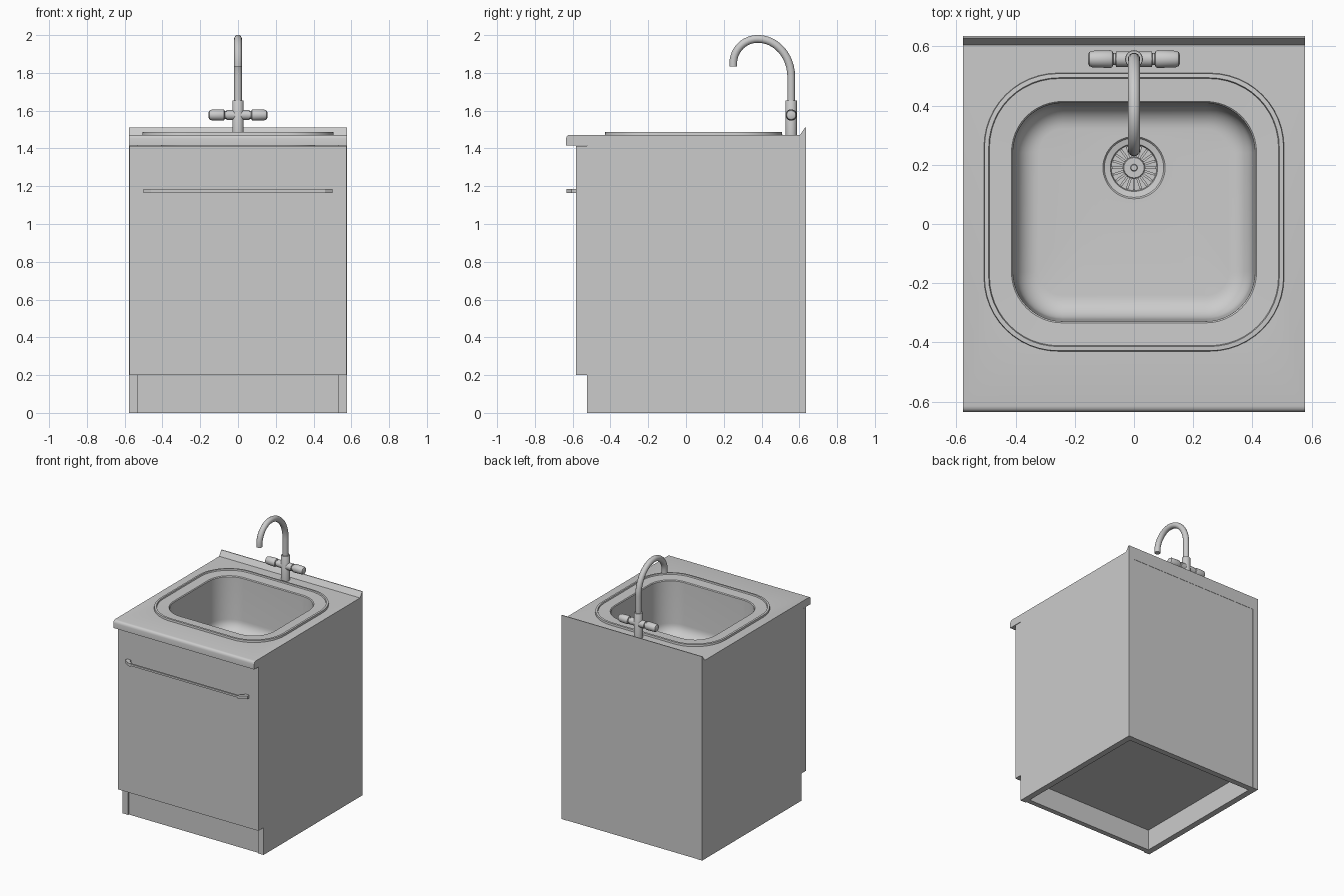
import bpy, bmesh, math
from mathutils import Matrix, Vector

cube = bpy.data.objects.get("Cube")
if cube:
    bpy.data.objects.remove(cube, do_unlink=True)

GREY = (0.6, 0.6, 0.6, 1)
grey = bpy.data.materials.new("plain_grey")
grey.use_nodes = True
grey.diffuse_color = GREY
grey.node_tree.nodes["Principled BSDF"].inputs["Base Color"].default_value = GREY


def add_object(name, bm, smooth=None):
    mesh = bpy.data.meshes.new(name)
    bm.to_mesh(mesh)
    bm.free()
    mesh.materials.append(grey)
    obj = bpy.data.objects.new(name, mesh)
    bpy.context.collection.objects.link(obj)
    if smooth:
        select(obj)
        bpy.ops.object.shade_smooth_by_angle(angle=math.radians(smooth))
    return obj


def select(obj):
    bpy.ops.object.select_all(action='DESELECT')
    obj.select_set(True)
    bpy.context.view_layer.objects.active = obj


def box(name, x, y, z):
    """Box from (min, max) pairs."""
    bm = bmesh.new()
    bmesh.ops.create_cube(bm, size=1)
    for v in bm.verts:
        v.co = [lo + (c + 0.5) * (hi - lo) for c, (lo, hi) in zip(v.co, (x, y, z))]
    return add_object(name, bm)


def prism(name, points, direction, smooth=None):
    """Closed polygon extruded along a direction."""
    bm = bmesh.new()
    face = bm.faces.new([bm.verts.new(p) for p in points])
    out = bmesh.ops.extrude_face_region(bm, geom=[face])
    moved = [g for g in out["geom"] if isinstance(g, bmesh.types.BMVert)]
    bmesh.ops.translate(bm, verts=moved, vec=direction)
    bmesh.ops.recalc_face_normals(bm, faces=bm.faces)
    return add_object(name, bm, smooth)


def rounded_rect(cy, hx, hy, r, z, n=12):
    points = []
    for q, (sx, sy) in enumerate(((1, 1), (-1, 1), (-1, -1), (1, -1))):
        for i in range(n + 1):
            a = math.pi / 2 * (q + i / n)
            points.append(Vector((sx * (hx - r) + r * math.cos(a),
                                  cy + sy * (hy - r) + r * math.sin(a), z)))
    return points


def loft(name, rings, smooth, cap_start=False):
    bm = bmesh.new()
    loops = [[bm.verts.new(p) for p in ring] for ring in rings]
    for a, b in zip(loops, loops[1:]):
        for i in range(len(a)):
            j = (i + 1) % len(a)
            bm.faces.new((a[i], a[j], b[j], b[i]))
    bm.faces.new(loops[-1])
    if cap_start:
        bm.faces.new(loops[0][::-1])
    return add_object(name, bm, smooth)


def lathe(name, profile, matrix, n=28):
    """Revolve (radius, height) pairs about local z, then place."""
    rings = [[matrix @ Vector((r * math.cos(t), r * math.sin(t), h))
              for t in (2 * math.pi * i / n for i in range(n))] for r, h in profile]
    return loft(name, rings, 35, True)


# Cabinet carcass
W, FRONT, BACK, TOP, T = 0.577, -0.525, 0.635, 1.415, 0.045
for side, s in (("right", -1), ("left", 1)):
    box(side + "_side_panel", sorted((s * W, s * (W - T))), (FRONT, BACK), (0, TOP))
inner = (-W + T, W - T)
box("back_panel", inner, (BACK - T, BACK - 0.002), (0, TOP))
box("plinth", inner, (FRONT + 0.008, FRONT + T), (0, 0.2))
box("floor_panel", inner, (FRONT + T, BACK - T), (0.155, 0.2))

# Door and handle
box("door", (-0.575, 0.575), (-0.583, FRONT), (0.2, TOP - 0.002))
box("handle_bar", (-0.45, 0.45), (-0.63, -0.617), (1.168, 1.182))
for side, s in (("right", -1), ("left", 1)):
    outline = ((0.5, -0.583), (0.5, -0.605), (0.46, -0.632), (0.44, -0.632),
               (0.44, -0.615), (0.465, -0.6), (0.47, -0.583))
    prism(side + "_handle_mount", [(s * x, y, 1.164) for x, y in outline], (0, 0, 0.022))

# Worktop with sloped upstand, cut out for the basin
section = ((-0.635, 1.415), (-0.635, 1.452), (-0.632, 1.463), (-0.625, 1.47),
           (-0.615, 1.472), (0.604, 1.472), (0.629, 1.51), (0.635, 1.51), (0.635, 1.415))
worktop = prism("worktop", [(-W, y, z) for y, z in section], (2 * W, 0, 0), 35)
cutter = prism("basin_cutter", rounded_rect(0.04, 0.45, 0.41, 0.2, 1.3), (0, 0, 0.4))
cutter.hide_render = True
cut = worktop.modifiers.new("basin_opening", 'BOOLEAN')
cut.operation, cut.object, cut.solver = 'DIFFERENCE', cutter, 'EXACT'
select(worktop)
bpy.ops.object.modifier_apply(modifier=cut.name)
bpy.data.objects.remove(cutter, do_unlink=True)

# Basin: raised rim, flange, walls, rounded floor edge and drain dish
CY, FLOOR, DRAIN_Y, FILLET = 0.04, 1.08, 0.19, 0.08
rings = [rounded_rect(CY, 0.507, 0.47, 0.25, 1.471),
         rounded_rect(CY, 0.505, 0.468, 0.248, 1.486),
         rounded_rect(CY, 0.491, 0.454, 0.236, 1.487),
         rounded_rect(CY, 0.488, 0.451, 0.233, 1.478),
         rounded_rect(CY, 0.414, 0.374, 0.172, 1.476),
         rounded_rect(CY, 0.409, 0.369, 0.168, 1.47)]
for i in range(9):
    a = math.pi / 2 * i / 8
    inset = FILLET * (1 - math.cos(a)) + 0.008
    rings.append(rounded_rect(CY, 0.409 - inset, 0.369 - inset, 0.168 - inset,
                              FLOOR + FILLET * (1 - math.sin(a))))
for r, dz in ((0.105, 0), (0.1, -0.006), (0.08, -0.01), (0.077, -0.018),
              (0.036, -0.018), (0.034, -0.012), (0.012, -0.012), (0.01, -0.004)):
    rings.append(rounded_rect(DRAIN_Y, r, r, r * 0.995, FLOOR + dz))
loft("basin", rings, 35)

# Drain strainer ribs
bm = bmesh.new()
RIBS = 20
for i in range(RIBS):
    place = (Matrix.Translation((0, DRAIN_Y, FLOOR - 0.015))
             @ Matrix.Rotation(2 * math.pi * i / RIBS, 4, 'Z')
             @ Matrix.Translation((0.056, 0, 0))
             @ Matrix.Diagonal((0.038, 0.008, 0.006, 1)))
    bmesh.ops.create_cube(bm, size=1, matrix=place)
add_object("drain_ribs", bm)

# Tap body and the two turning knobs
TAP_Y, KNOB_Z = 0.557, 1.577
lathe("tap_body", ((0.03, 1.47), (0.03, 1.652), (0.028, 1.655), (0.02, 1.655)),
      Matrix.Translation((0, TAP_Y, 0)))
knob = ((0.026, 0), (0.026, 0.06), (0.02, 0.062), (0.02, 0.07), (0.027, 0.073),
        (0.03, 0.08), (0.028, 0.14), (0.024, 0.151), (0.015, 0.155))
for side, s in (("right", -1), ("left", 1)):
    lathe(side + "_tap_knob", knob, Matrix.Translation((0, TAP_Y, KNOB_Z))
          @ Matrix.Rotation(s * math.pi / 2, 4, 'Y'))

# Swan neck spout swept along two quarter ellipses
PEAK_Y, PEAK_Z, END_Y = 0.38, 1.98, 0.25
path = [(TAP_Y, 1.64)]
for i in range(25):
    a = math.pi * i / 24
    wide, tall = (TAP_Y - PEAK_Y, 0.2) if i <= 12 else (PEAK_Y - END_Y, 0.13)
    path.append((PEAK_Y + wide * math.cos(a), PEAK_Z - tall + tall * math.sin(a)))
path.append((END_Y, 1.833))
curve = bpy.data.curves.new("spout", 'CURVE')
curve.dimensions = '3D'
curve.bevel_depth, curve.bevel_resolution = 0.021, 5
curve.use_fill_caps = True
spline = curve.splines.new('POLY')
spline.points.add(len(path) - 1)
for point, (y, z) in zip(spline.points, path):
    point.co = (0, y, z, 1)
curve.materials.append(grey)
spout = bpy.data.objects.new("spout", curve)
bpy.context.collection.objects.link(spout)
select(spout)
bpy.ops.object.convert(target='MESH')
bpy.ops.object.shade_smooth_by_angle(angle=math.radians(40))
